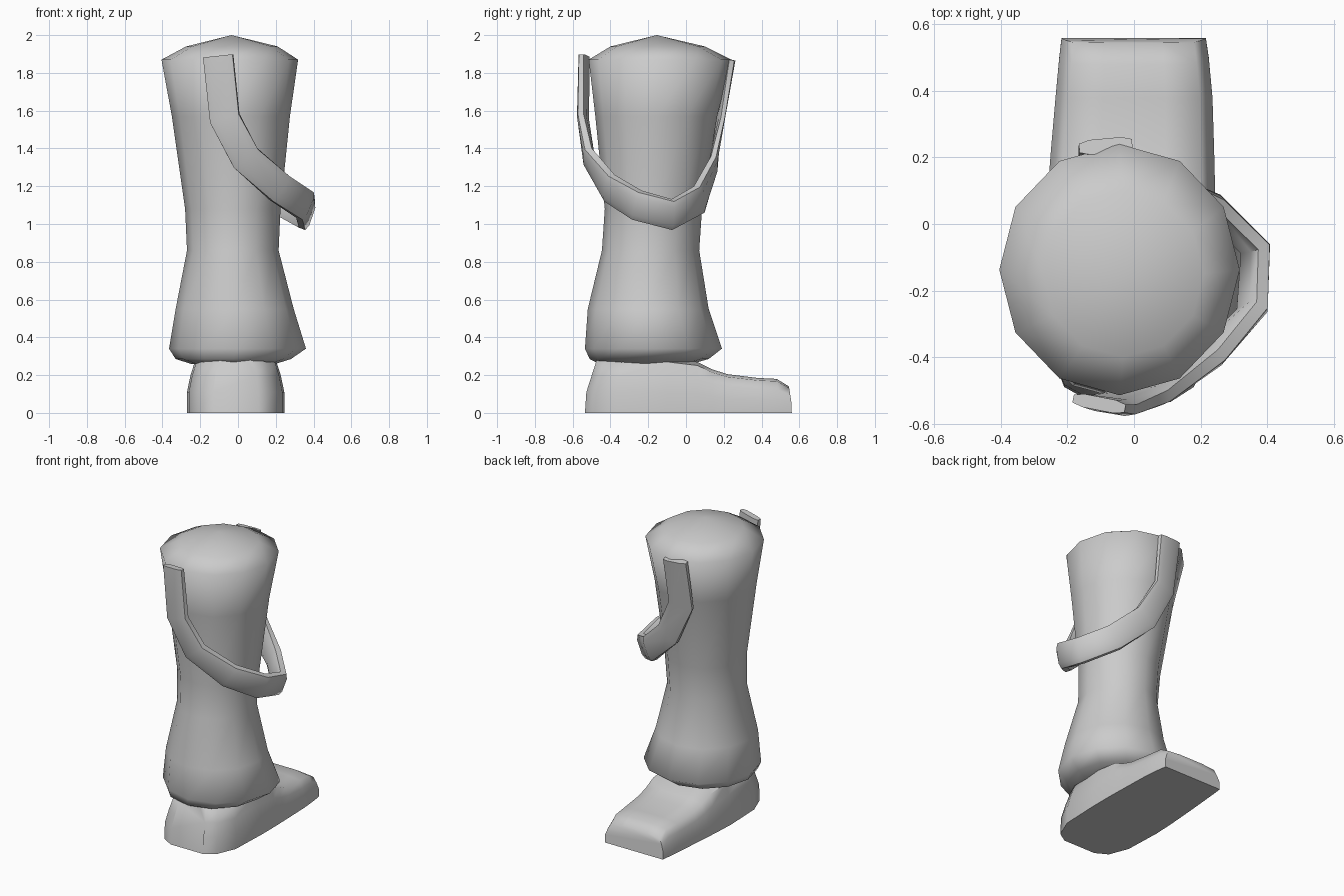
import bpy, bmesh, math
from mathutils import Vector

cube = bpy.data.objects.get("Cube")
if cube:
    bpy.data.objects.remove(cube, do_unlink=True)

# Single clay material
clay = bpy.data.materials.new("grey clay")
clay.use_nodes = True
GREY = (0.6, 0.6, 0.6, 1)
clay.diffuse_color = GREY
clay.node_tree.nodes["Principled BSDF"].inputs["Base Color"].default_value = GREY


def loft(name, rings, angle, tip=None):
    """Skin closed rings of points, capping both ends (last one to a tip if given)."""
    bm = bmesh.new()
    loops = [[bm.verts.new(p) for p in ring] for ring in rings]
    n = len(loops[0])
    for a, b in zip(loops, loops[1:]):
        for i in range(n):
            j = (i + 1) % n
            bm.faces.new((a[i], a[j], b[j], b[i]))
    bm.faces.new(loops[0][::-1])
    if tip:
        t = bm.verts.new(tip)
        for i in range(n):
            bm.faces.new((loops[-1][i], loops[-1][(i + 1) % n], t))
    else:
        bm.faces.new(loops[-1])
    bmesh.ops.recalc_face_normals(bm, faces=bm.faces)
    mesh = bpy.data.meshes.new(name)
    bm.to_mesh(mesh)
    bm.free()
    mesh.materials.append(clay)
    obj = bpy.data.objects.new(name, mesh)
    bpy.context.collection.objects.link(obj)
    bpy.ops.object.select_all(action='DESELECT')
    obj.select_set(True)
    bpy.context.view_layer.objects.active = obj
    bpy.ops.object.shade_smooth_by_angle(angle=math.radians(angle))
    return obj


# Waisted body: z, x range, y range of each twelve-sided ring
def oval(z, x0, x1, y0, y1, sides=12):
    return [((x0 + x1) / 2 + (x1 - x0) / 2 * math.cos(math.tau * i / sides),
             (y0 + y1) / 2 + (y1 - y0) / 2 * math.sin(math.tau * i / sides), z)
            for i in range(sides)]


body = [
    (0.26, -0.25, 0.2, -0.46, 0.03),
    (0.285, -0.33, 0.28, -0.51, 0.12),
    (0.34, -0.365, 0.36, -0.535, 0.19),
    (0.55, -0.33, 0.295, -0.52, 0.12),
    (0.86, -0.27, 0.215, -0.445, 0.07),
    (1.08, -0.28, 0.225, -0.43, 0.085),
    (1.57, -0.35, 0.275, -0.48, 0.165),
    (1.87, -0.405, 0.318, -0.515, 0.24),
    (1.94, -0.275, 0.21, -0.40, 0.10),
]
loft("body", [oval(*r) for r in body], 80, tip=(-0.035, -0.155, 2.0))


# Foot: sections from heel to toe (sole y, top y, left x, right x, top z)
def foot_section(yb, yt, x0, x1, top):
    c, h = (x0 + x1) / 2, (x1 - x0) / 2
    half = [(1, 0), (1, 0.38), (0.93, 0.68), (0.84, 0.93), (0.4, 1)]
    outline = half + [(-u, v) for u, v in reversed(half)]
    return [(c + h * u, yb + (yt - yb) * max(0, (v - 0.3) / 0.7), top * v)
            for u, v in outline]


foot = [
    (-0.535, -0.47, -0.13, 0.11, 0.29),
    (-0.49, -0.43, -0.21, 0.18, 0.29),
    (-0.36, -0.33, -0.26, 0.235, 0.29),
    (-0.1, -0.1, -0.27, 0.245, 0.29),
    (0.06, 0.06, -0.262, 0.245, 0.27),
    (0.14, 0.14, -0.256, 0.243, 0.23),
    (0.22, 0.22, -0.25, 0.241, 0.205),
    (0.38, 0.38, -0.236, 0.236, 0.185),
    (0.5, 0.48, -0.225, 0.225, 0.18),
    (0.56, 0.545, -0.218, 0.216, 0.14),
]
loft("foot", [foot_section(*s) for s in foot], 60)

# Looped arm strap hanging around the body from front to back
path = [Vector(p) for p in (
    (-0.105, -0.54, 1.89), (-0.07, -0.545, 1.56), (0.04, -0.515, 1.35),
    (0.22, -0.405, 1.19), (0.355, -0.26, 1.10), (0.365, -0.075, 1.05),
    (0.22, 0.07, 1.13), (0.03, 0.145, 1.31), (-0.09, 0.18, 1.55),
    (-0.085, 0.235, 1.87))]
thick = [0.04, 0.05, 0.06, 0.065, 0.065, 0.065, 0.06, 0.045, 0.035, 0.045]
profile = [(-1, 0.6), (-0.6, 1), (0.6, 1), (1, 0.6), (1, -0.6), (0.6, -1), (-0.6, -1), (-1, -0.6)]
axis = Vector((-0.045, -0.155, 0))
rings = []
for i, p in enumerate(path):
    before = (p - path[max(i - 1, 0)]).normalized()
    after = (path[min(i + 1, len(path) - 1)] - p).normalized()
    tangent = (before + after).normalized()
    out = Vector((p.x - axis.x, p.y - axis.y, 0)).normalized()
    out.z = -0.35
    out = (out - tangent * out.dot(tangent)).normalized()
    side = tangent.cross(out)
    rings.append([p + side * 0.08 * u + out * thick[i] / 2 * v for u, v in profile])
loft("arm_strap", rings, 60)
